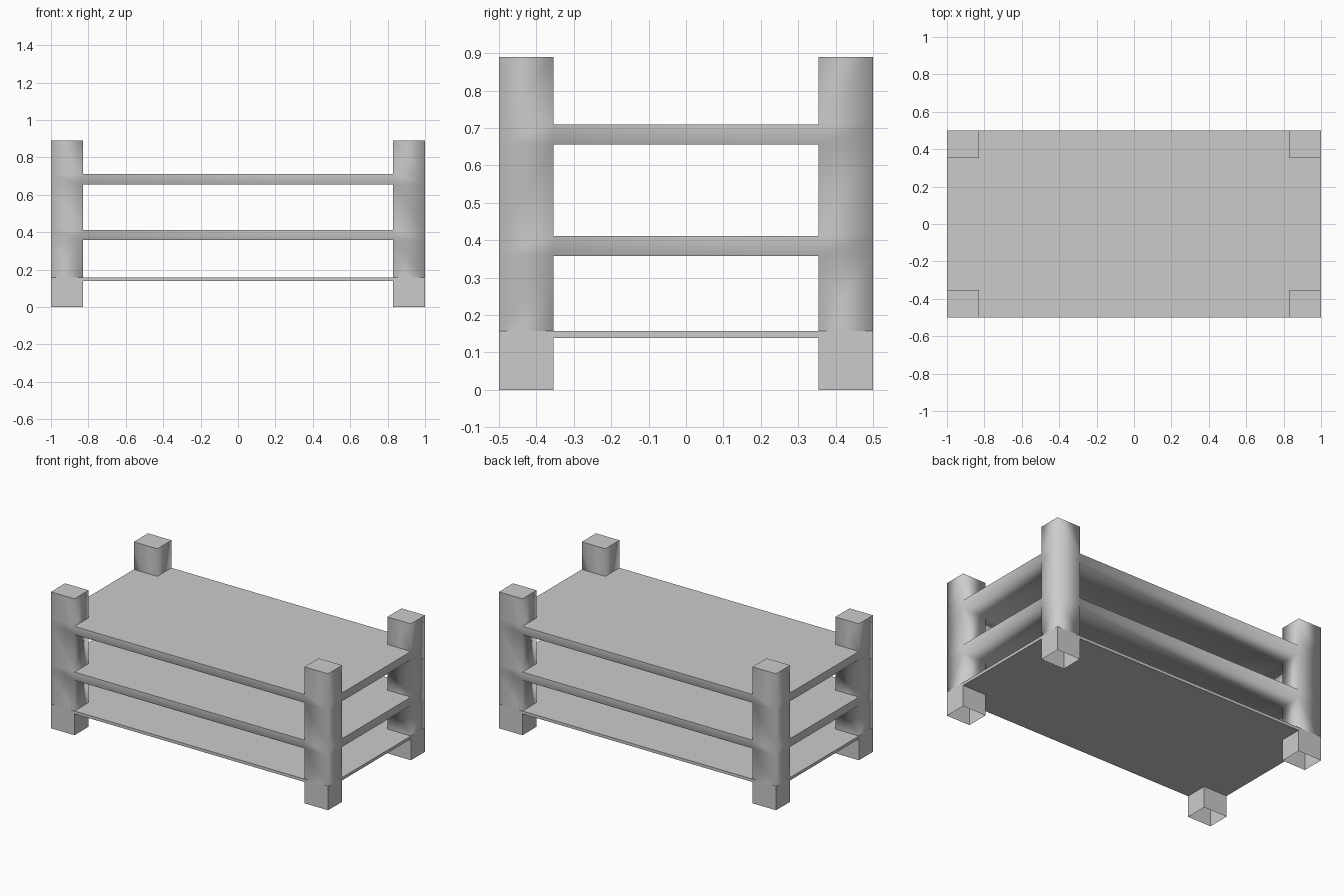
import bpy, bmesh
from itertools import product

if "Cube" in bpy.data.objects:
    bpy.data.objects.remove(bpy.data.objects["Cube"])

XS = [-1, -0.83, 0.83, 1]
YS = [-0.5, -0.354, 0.354, 0.5]
ZS = [0.158, 0.358, 0.412, 0.656, 0.71, 0.89]


def finish(name, bm):
    mesh = bpy.data.meshes.new(name)
    bm.to_mesh(mesh)
    bm.free()
    obj = bpy.data.objects.new(name, mesh)
    bpy.context.collection.objects.link(obj)
    return obj


def box(name, lo, hi, open_bottom=False):
    bm = bmesh.new()
    bmesh.ops.create_cube(bm, size=1)
    for v in bm.verts:
        v.co = [lo[i] + (v.co[i] + 0.5) * (hi[i] - lo[i]) for i in range(3)]
    if open_bottom:
        bm.normal_update()
        ends = [f for f in bm.faces if abs(f.normal.z) > 0.5]
        bmesh.ops.delete(bm, geom=ends, context='FACES_ONLY')
    return finish(name, bm)


def solid(i, j, k):
    """Posts fill the corner cells, shelves fill whole layers."""
    if not (0 <= i < 3 and 0 <= j < 3 and 0 <= k < 5):
        return False
    return (i != 1 and j != 1) or k in (1, 3)


# Posts and two upper shelves joined in one smooth-shaded shell
bm = bmesh.new()
cuts = (XS, YS, ZS)
for cell in product(range(3), range(3), range(5)):
    if not solid(*cell):
        continue
    for axis, side in product(range(3), (0, 1)):
        near = list(cell)
        near[axis] += 2 * side - 1
        if solid(*near) or near[2] < 0:
            continue
        u, w = (axis + 1) % 3, (axis + 2) % 3
        ring = []
        for du, dw in ((0, 0), (1, 0), (1, 1), (0, 1)):
            idx = list(cell)
            idx[axis] += side
            idx[u] += du
            idx[w] += dw
            ring.append(bm.verts.new([cuts[a][idx[a]] for a in range(3)]))
        bm.faces.new(ring if side else ring[::-1])
bmesh.ops.remove_doubles(bm, verts=bm.verts, dist=0.0001)
bm.normal_update()
for f in bm.faces:
    f.smooth = True
# Upward faces stay crisp, the rest blends
for e in bm.edges:
    ups = [f.normal.z > 0.5 for f in e.link_faces]
    e.smooth = all(ups) or not any(ups)
finish("posts_and_shelves", bm)

# Thin bottom shelf
box("bottom_shelf", (-1, -0.5, 0.139), (1, 0.5, 0.158))

# Hollow feet, open underneath
for i, j in product((0, 2), (0, 2)):
    box("foot", (XS[i], YS[j], 0), (XS[i + 1], YS[j + 1], 0.139), True)
